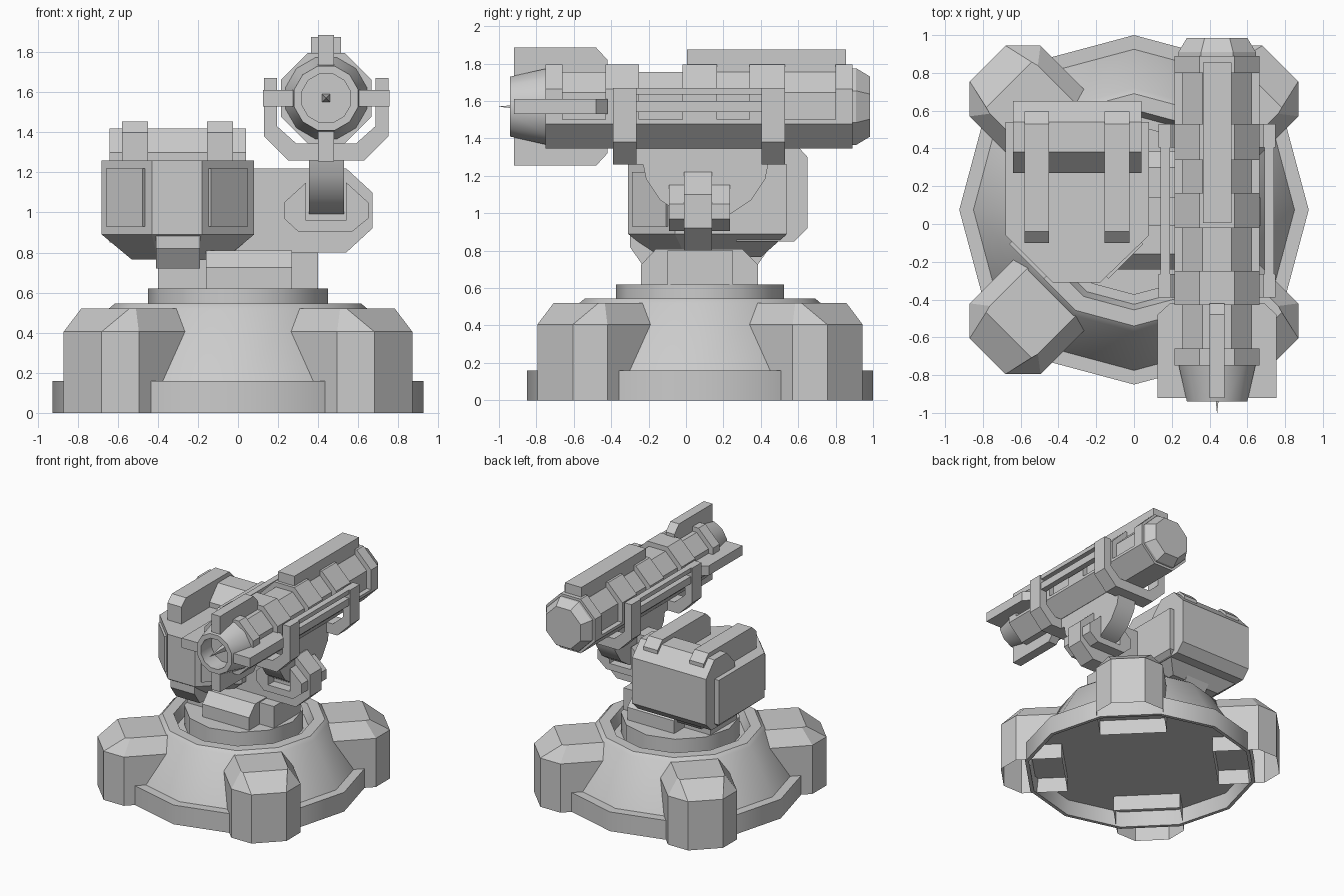
import bpy, bmesh
from math import sin, cos, pi, sqrt
from mathutils import Vector

if "Cube" in bpy.data.objects:
    bpy.data.objects.remove(bpy.data.objects["Cube"])

CY = 0.075            # y of the base centre
BX, BZ = 0.44, 1.57   # barrel axis


def loft(name, rings, caps=(True, True), smooth=None):
    """Skin equal-length loops of 3D points, with optional end caps."""
    bm = bmesh.new()
    loops = [[bm.verts.new(p) for p in r] for r in rings]
    n = len(loops[0])
    for a, b in zip(loops, loops[1:]):
        for i in range(n):
            j = (i + 1) % n
            bm.faces.new((a[i], a[j], b[j], b[i]))
    if caps[0]:
        bm.faces.new(loops[0][::-1])
    if caps[1]:
        bm.faces.new(loops[-1])
    bmesh.ops.recalc_face_normals(bm, faces=bm.faces)
    me = bpy.data.meshes.new(name)
    bm.to_mesh(me)
    bm.free()
    ob = bpy.data.objects.new(name, me)
    bpy.context.collection.objects.link(ob)
    if smooth:
        bpy.ops.object.select_all(action='DESELECT')
        ob.select_set(True)
        bpy.context.view_layer.objects.active = ob
        bpy.ops.object.shade_smooth_by_angle(angle=smooth)
    return ob


def prism(name, prof, axis, a, b, smooth=None):
    """Extrude a 2D profile along an axis (x: yz, y: xz, z: xy)."""
    put = {'x': lambda p, t: (t, p[0], p[1]),
           'y': lambda p, t: (p[0], t, p[1]),
           'z': lambda p, t: (p[0], p[1], t)}[axis]
    return loft(name, [[put(p, t) for p in prof] for t in (a, b)], smooth=smooth)


def box(name, x0, x1, y0, y1, z0, z1):
    return prism(name, [(x0, y0), (x1, y0), (x1, y1), (x0, y1)], 'z', z0, z1)


def barrel_turn(name, n, prof, smooth=None):
    """Turn (y, apothem) pairs about the barrel axis with flats up."""
    k = 1 / cos(pi / n)
    return loft(name, [[(BX + r * k * cos((i + .5) * 2 * pi / n), y,
                         BZ + r * k * sin((i + .5) * 2 * pi / n)) for i in range(n)]
                       for y, r in prof], smooth=smooth)


# Base: twelve-sided skirt, cone, recessed rim and drum
base = [(.885, .13), (.895, 0), (.925, 0), (.925, .16), (.85, .16), (.645, .52),
        (.615, .545), (.53, .545), (.50, .46), (.45, .46), (.45, .62)]
loft("base", [[(r * cos(i * pi / 6), CY + r * sin(i * pi / 6), z) for i in range(12)]
              for r, z in base], smooth=0.56)

# Four diagonal feet
low = [(.6, -.265), (.965, -.265), (1.096, -.134), (1.096, .134), (.965, .265), (.6, .265)]
top = [(.6, -.18), (.90, -.18), (.937, -.17), (.937, .17), (.90, .18), (.6, .18)]
for k in range(4):
    c, s = cos(pi / 4 + k * pi / 2), sin(pi / 4 + k * pi / 2)
    loft("foot_%d" % k, [[(u * c - v * s, CY + u * s + v * c, z) for u, v in ring]
                         for ring, z in ((low, 0), (low, .405), (top, .52))],
         caps=(False, True))

# Pedestal
prism("pedestal_block", [(-.24, .6), (-.24, .725), (-.16, .81), (.3, .81),
                         (.385, .725), (.385, .6)], 'x', -.16, .27)
box("pedestal_cross", -.4, .4, -.1, .25, .6, .8)

# Left housing: chamfered front box with tapered belly
plan = [(-.68, -.06), (-.43, -.31), (-.18, -.31), (.08, -.06), (.08, .54), (-.68, .54)]
belly = [(-.53, 0), (-.40, -.15), (-.21, -.15), (-.07, 0), (-.07, .4), (-.53, .4)]
loft("housing", [[(x, y, z) for x, y in ring]
                 for ring, z in ((belly, .765), (plan, .89), (plan, 1.26))])
prism("housing_rear", [(.27, .85), (.27, 1.3), (.38, 1.42), (.54, 1.42), (.65, 1.3),
                       (.65, .92), (.58, .85)], 'x', -.64, .04)
prism("belly_block", [(-.3, .9), (-.3, .82), (-.23, .72), (.38, .72), (.45, .82),
                      (.45, .9)], 'x', -.41, -.19)
for x in (-.58, -.155):
    prism("roof_bar", [(-.1, 1.2), (-.1, 1.4), (-.04, 1.455), (.53, 1.455),
                       (.595, 1.39), (.595, 1.2)], 'x', x, x + .13)

# Raised panels on the front chamfers
for side in (-1, 1):
    mid = Vector((-.305 + .25 * side, -.185))
    t = Vector((side, 1)) / sqrt(2) * .13
    nrm = Vector((side, -1)) / sqrt(2) * .018
    prism("front_panel", [mid - t - nrm, mid + t - nrm, mid + t + nrm, mid - t + nrm],
          'z', .93, 1.22)

# Arm carrying the gun, trunnion housing and tilting sector
prism("arm", [(-.05, .8), (.54, .8), (.67, .92), (.67, 1.1), (.54, 1.22), (-.05, 1.22)],
      'y', -.01, .14)
prism("trunnion", [(.34, 1.15), (.23, 1.05), (.23, .97), (.30, .905), (.57, .905),
                   (.65, .97), (.65, 1.05), (.54, 1.15), (.54, .96), (.34, .96)],
      'y', -.09, .235)
prism("tilt_sector", [(.105 + .345 * cos(pi + i * pi / 8), 1.315 + .345 * sin(pi + i * pi / 8))
                      for i in range(9)], 'x', .355, .53, smooth=0.5)
box("cradle_beam", .355, .53, -.27, .42, 1.26, 1.36)

# Cradle: two U brackets and the rails between them
u = [(.31, .10), (.31, -.19), (.19, -.31), (-.19, -.31), (-.31, -.19), (-.31, .10),
     (-.245, .10), (-.245, -.14), (-.15, -.225), (.15, -.225), (.245, -.14), (.245, .10)]
for y in (-.39, .405):
    prism("cradle_bracket", [(BX + x, BZ + z) for x, z in u], 'y', y, y + .125)
for s in (-1, 1):
    for z0, z1 in ((1.54, 1.6), (1.635, 1.67)):
        x = BX + .275 * s
        box("cradle_rail", x - .025, x + .025, -.3, .45, z0, z1)

# Barrel: core, lower shell and upper rings
barrel_turn("barrel_core", 8, [(-.75, .185), (.89, .185)])
a, h = .225, .0932
prism("barrel_shell", [(BX + x, BZ + z) for x, z in
                       ((a, -.07), (a, -h), (h, -a), (-h, -a), (-a, -h), (-a, -.07))],
      'y', -.75, .89)
for y0, y1 in ((-.75, -.66), (-.43, -.25), (-.02, .165), (.34, .53), (.80, .89)):
    barrel_turn("barrel_ring", 8, [(y0, a), (y1, a)])
barrel_turn("barrel_rear", 8, [(.88, .205), (.91, .205), (.985, .16)])
barrel_turn("muzzle", 12, [(-.74, .205), (-.94, .16), (-.94, .122), (-.8, .122)],
            smooth=0.56)
barrel_turn("muzzle_needle", 4, [(-.8, .02), (-1.0, .001)])
box("top_rail", .365, .515, .005, .855, 1.74, 1.875)

# Four fins around the muzzle
fin = [(-.92, .165), (-.92, .315), (-.48, .315), (-.42, .25), (-.42, .165)]
for k in range(4):
    c, s = round(cos(k * pi / 2)), round(sin(k * pi / 2))
    loft("muzzle_fin_%d" % k, [[(BX + r * c - w * s, y, BZ + r * s + w * c) for y, r in fin]
                               for w in (-.04, .04)])
